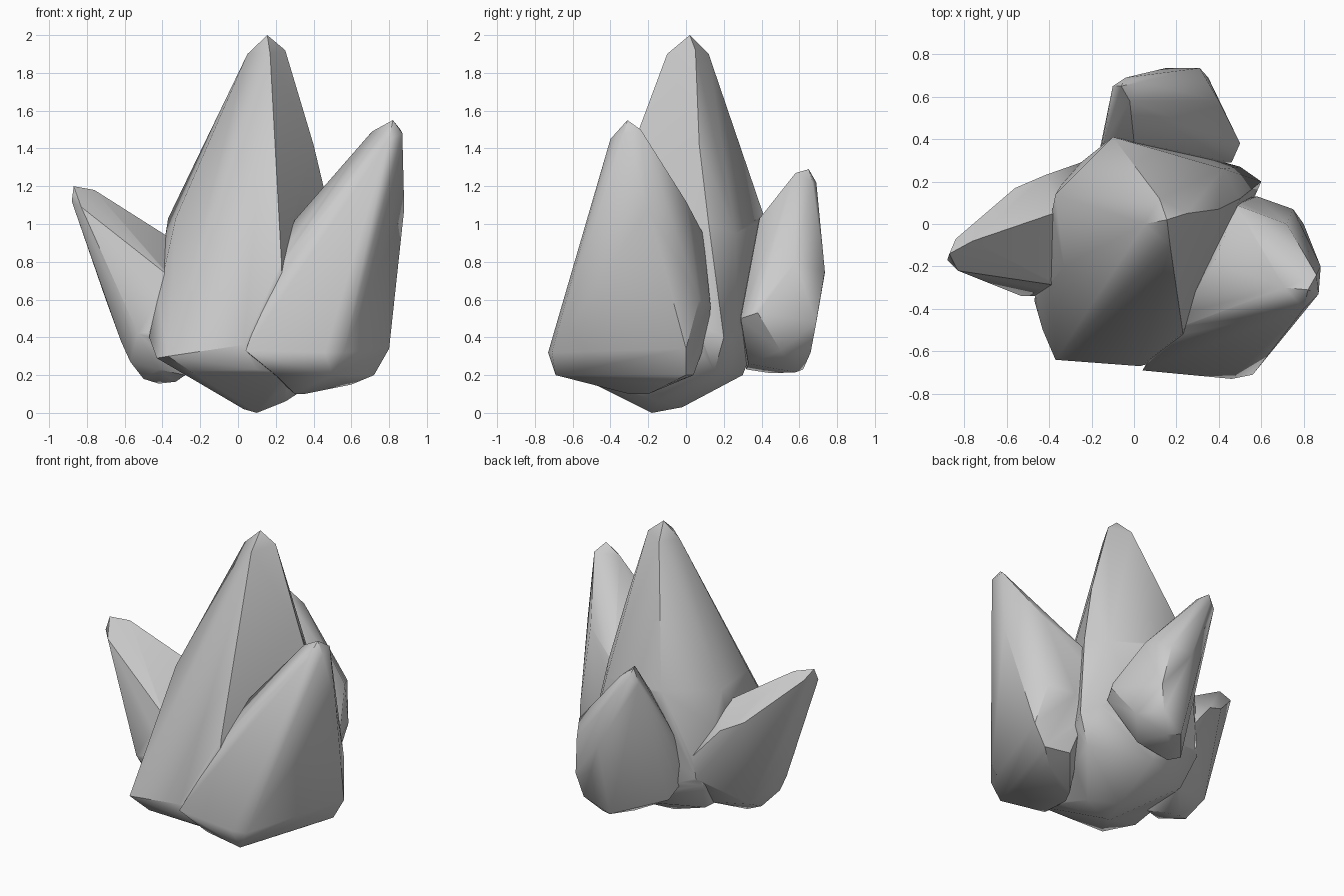
import bpy, bmesh, math


def crystal(name, tip, shoulder, body, foot):
    """Faceted shard: convex skin around tip, shoulder, body and foot corners."""
    bm = bmesh.new()
    for p in tip + shoulder + body + foot:
        bm.verts.new(p)
    bmesh.ops.convex_hull(bm, input=bm.verts[:])
    loose = [v for v in bm.verts if not v.link_faces]
    bmesh.ops.delete(bm, geom=loose, context='VERTS')
    bmesh.ops.recalc_face_normals(bm, faces=bm.faces[:])
    me = bpy.data.meshes.new(name)
    bm.to_mesh(me)
    bm.free()
    ob = bpy.data.objects.new(name, me)
    bpy.context.collection.objects.link(ob)
    return ob


# Tall centre crystal
centre = crystal(
    "crystal_cluster",
    tip=[(.155, .02, 2), (.05, 0, 1.9), (.17, -.1, 1.9), (.25, .05, 1.92), (.12, .12, 1.9)],
    shoulder=[(-.37, .14, 1.03), (-.33, -.2, 1.03), (.2, -.43, 1.0),
              (.40, .07, 1.42), (.5, .12, 1), (.42, .26, .95), (-.1, .41, 1.05)],
    body=[(-.47, -.36, .4), (-.43, -.5, .29), (-.37, -.64, .3), (.03, -.67, .36),
          (.23, -.51, .8), (.6, .2, .4), (.5, .27, .45), (.1, .38, .4), (-.3, .25, .4)],
    foot=[(-.25, -.6, .22), (.1, -.62, .23), (.25, -.6, .21), (.5, .15, .22), (.1, .3, .2),
          (-.25, .15, .2), (.1, -.18, 0), (.03, -.2, .02), (.25, -.15, .06), (.1, -.02, .03)])

# Front right crystal
right = crystal(
    "right_crystal",
    tip=[(.82, -.31, 1.55), (.71, -.3, 1.49), (.8, -.4, 1.45), (.87, -.33, 1.48), (.86, -.24, 1.5)],
    shoulder=[(.88, -.2, 1.08), (.72, 0, 1.12), (.48, .09, .95), (.38, -.18, 1.1),
              (.3, -.3, 1.02), (.24, -.48, .8)],
    body=[(.63, -.57, .8), (.56, -.71, .32), (.46, -.73, .32), (.04, -.69, .33),
          (.80, 0, .34), (.75, .07, .6), (.58, .13, .57), (.5, .12, .42)],
    foot=[(.5, -.69, .2), (.2, -.62, .2), (.3, -.3, .1), (.6, -.1, .15),
          (.72, 0, .2), (.55, .04, .2), (.35, -.2, .1)])

# Left leaning crystal
left = crystal(
    "left_crystal",
    tip=[(-.87, -.14, 1.2), (-.76, -.08, 1.18), (-.88, -.17, 1.12), (-.83, -.22, 1.09), (-.84, -.07, 1.14)],
    shoulder=[(-.35, .06, .92), (-.56, .17, .87), (-.42, .23, .8), (-.25, .29, .6), (-.36, -.29, .72)],
    body=[(-.53, -.34, .42), (-.4, -.34, .4), (-.7, -.12, .6), (-.62, -.2, .38), (-.27, .28, .45)],
    foot=[(-.57, -.2, .27), (-.52, .06, .26), (-.5, -.1, .18), (-.42, -.06, .155), (-.33, -.1, .165),
          (-.25, .1, .22), (-.42, -.27, .23), (-.28, -.2, .2), (-.1, 0, .4)])

# Back leaning crystal
back = crystal(
    "back_crystal",
    tip=[(-.06, .65, 1.29), (-.02, .58, 1.27), (-.1, .65, 1.2), (-.04, .69, 1.22), (.03, .67, 1.22)],
    shoulder=[(.0, .39, 1.03), (-.14, .39, .83), (.4, .58, .8), (.49, .38, .57)],
    body=[(.31, .735, .75), (.15, .735, .74), (.35, .69, .48), (.5, .38, .53),
          (.46, .29, .5), (-.17, .28, .6), (-.18, .26, .43)],
    foot=[(.31, .66, .32), (.14, .62, .23), (.22, .58, .215), (.07, .45, .21), (0, .32, .23),
          (-.1, .33, .28), (.25, .33, .26), (.4, .5, .33)])

# Fuse the shards into one cluster
bpy.context.view_layer.objects.active = centre
centre.select_set(True)
for part in (right, left, back):
    mod = centre.modifiers.new("fuse", 'BOOLEAN')
    mod.operation = 'UNION'
    mod.solver = 'EXACT'
    mod.object = part
    bpy.ops.object.modifier_apply(modifier=mod.name)
    bpy.data.objects.remove(part)
bpy.ops.object.shade_smooth_by_angle(angle=math.radians(38))
